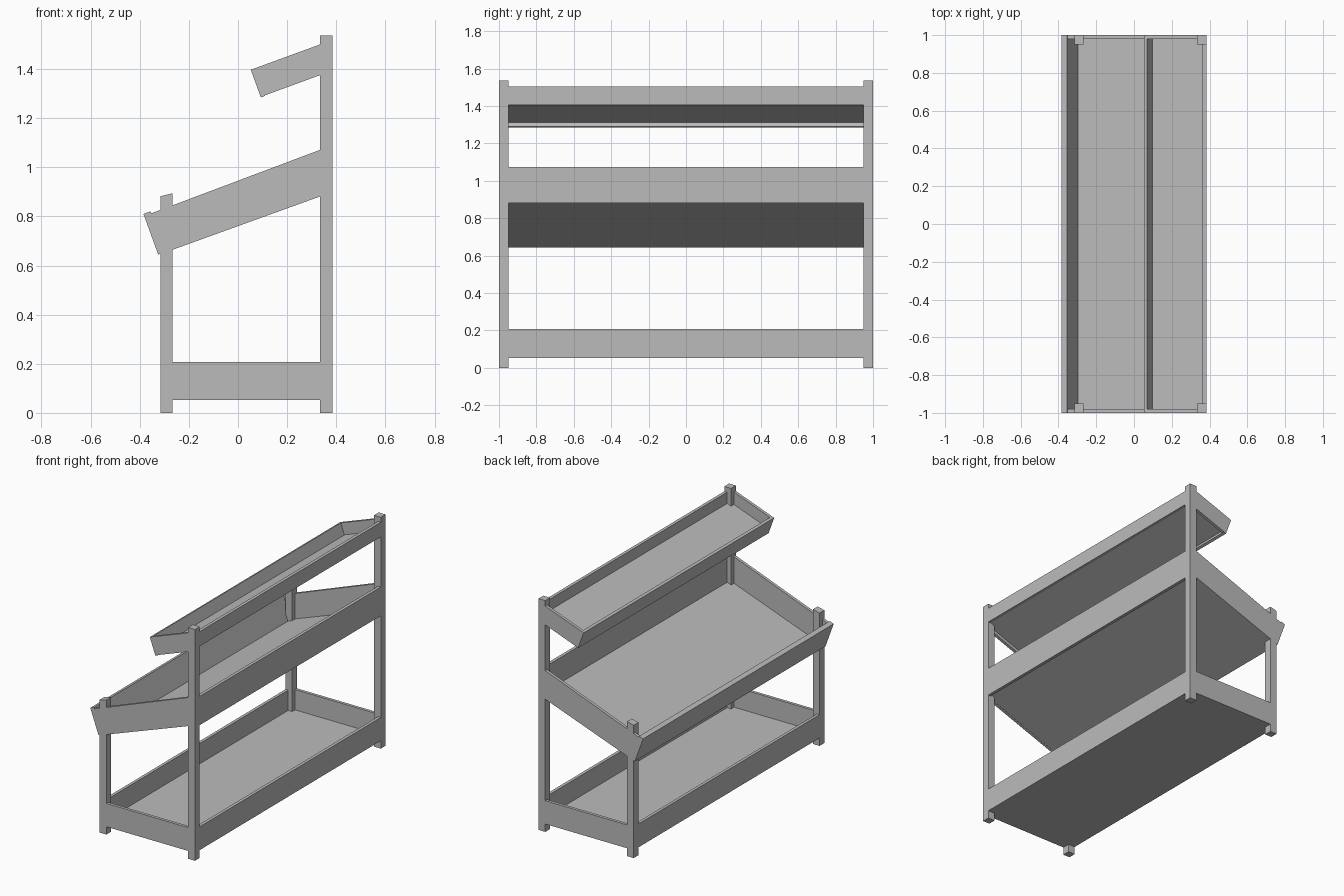
import bpy
import bmesh
import math

cube = bpy.data.objects.get("Cube")
if cube:
    bpy.data.objects.remove(cube, do_unlink=True)

GREY = (0.5, 0.5, 0.5, 1)
grey = bpy.data.materials.new("plain_grey")
grey.use_nodes = True
grey.diffuse_color = GREY
grey.node_tree.nodes["Principled BSDF"].inputs["Base Color"].default_value = GREY

SLOPE = math.tan(math.radians(20))
POST_IN, SIDE_IN = 0.95, 0.98          # inner y of posts and of side boards
BACK, BACK_IN, BACK_POST = 0.384, 0.363, 0.334
FRONT, FRONT_IN, FRONT_POST = -0.316, -0.296, -0.267


def prism(name, profile, y0, y1):
    """Extrude an x-z outline along y."""
    bm = bmesh.new()
    face = bm.faces.new([bm.verts.new((x, y0, z)) for x, z in profile])
    ext = bmesh.ops.extrude_face_region(bm, geom=[face])
    verts = [v for v in ext["geom"] if isinstance(v, bmesh.types.BMVert)]
    bmesh.ops.translate(bm, verts=verts, vec=(0, y1 - y0, 0))
    bmesh.ops.recalc_face_normals(bm, faces=bm.faces)
    mesh = bpy.data.meshes.new(name)
    bm.to_mesh(mesh)
    bm.free()
    mesh.materials.append(grey)
    obj = bpy.data.objects.new(name, mesh)
    bpy.context.collection.objects.link(obj)


def pair(name, profile, y0, y1=1):
    """Same part at both ends of the rack."""
    prism(name + "_left_end", profile, y0, y1)
    prism(name + "_right_end", profile, -y1, -y0)


def rect(x0, x1, z0, z1):
    return [(x0, z0), (x1, z0), (x1, z1), (x0, z1)]


def tilted_rect(x, z, length, height):
    """Rectangle from its upper front corner, tilted up towards the back."""
    c, s = math.cos(math.radians(20)), math.sin(math.radians(20))
    return [(x, z), (x + length * c, z + length * s),
            (x + length * c + height * s, z + length * s - height * c),
            (x + height * s, z - height * c)]


def sloped(x0, x1, z0, thick):
    """Sloping slab given its lower front corner and vertical thickness."""
    z1 = z0 + (x1 - x0) * SLOPE
    return [(x0, z0), (x1, z1), (x1, z1 + thick), (x0, z0 + thick)]


# Corner posts
pair("back_post", rect(BACK_POST, BACK, 0, 1.536), POST_IN)
pair("front_post", [(FRONT, 0), (FRONT_POST, 0), (FRONT_POST, 0.894), (FRONT, 0.882)], POST_IN)

# Bottom tray
prism("bottom_back_board", rect(BACK_IN, BACK, 0.052, 0.207), -POST_IN, POST_IN)
prism("bottom_front_board", rect(FRONT, FRONT_IN, 0.052, 0.207), -POST_IN, POST_IN)
pair("bottom_side_board", rect(FRONT_POST, BACK_POST, 0.052, 0.207), SIDE_IN)
prism("bottom_floor", rect(FRONT_IN, BACK_IN, 0.052, 0.072), -SIDE_IN, SIDE_IN)

# Middle sloping tray
prism("middle_back_board", rect(BACK_IN, BACK, 0.882, 1.073), -POST_IN, POST_IN)
prism("middle_front_board", tilted_rect(-0.385, 0.81, 0.031, 0.176), -1, 1)
pair("middle_side_board", [(-0.354, 0.812), (-0.3, 0.652), (0.345, 0.885), (0.345, 1.075)], SIDE_IN)
prism("middle_floor", sloped(-0.297, 0.366, 0.653, 0.012), -SIDE_IN, SIDE_IN)

# Top sloping tray
prism("top_back_board", rect(BACK_IN, BACK, 1.406, 1.503), -POST_IN, POST_IN)
prism("top_front_board", tilted_rect(0.052, 1.397, 0.018, 0.12), -1, 1)
pair("top_side_board", [(0.066, 1.402), (0.105, 1.291), (0.345, 1.379), (0.345, 1.504)], SIDE_IN)
prism("top_floor", sloped(0.098, 0.366, 1.31, 0.022), -SIDE_IN, SIDE_IN)
